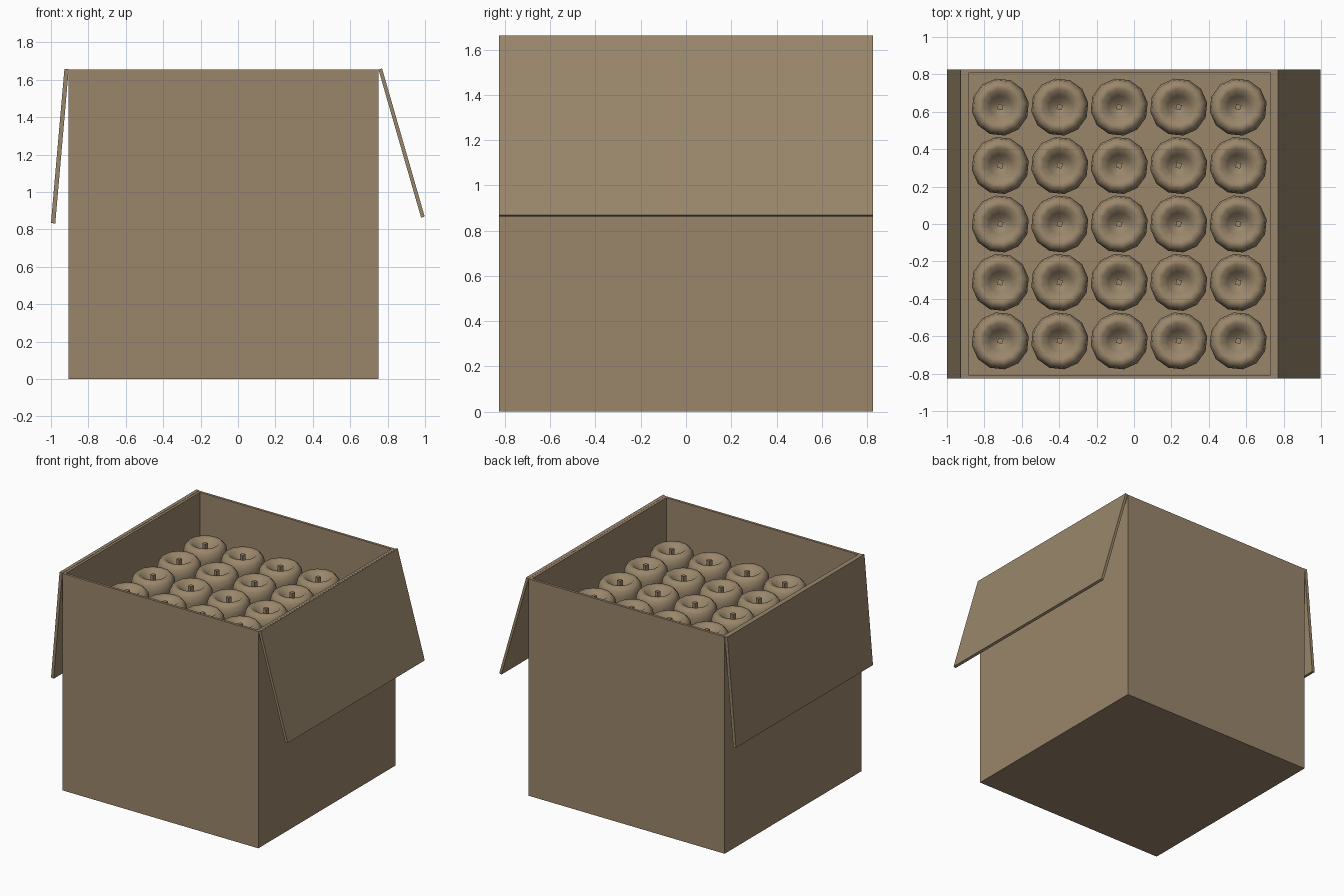
import bpy
import bmesh
import math

if "Cube" in bpy.data.objects:
    bpy.data.objects.remove(bpy.data.objects["Cube"])

# One cardboard-brown colour for everything
brown = bpy.data.materials.new("cardboard brown")
brown.diffuse_color = (0.322, 0.240, 0.147, 1)
brown.use_nodes = True
brown.node_tree.nodes["Principled BSDF"].inputs["Base Color"].default_value = brown.diffuse_color


def make_object(name, bm):
    bmesh.ops.recalc_face_normals(bm, faces=bm.faces)
    mesh = bpy.data.meshes.new(name)
    bm.to_mesh(mesh)
    bm.free()
    mesh.materials.append(brown)
    obj = bpy.data.objects.new(name, mesh)
    bpy.context.collection.objects.link(obj)
    return obj


def extrude_profile(name, points, y0, y1):
    """Closed x-z outline swept along y."""
    bm = bmesh.new()
    face = bm.faces.new([bm.verts.new((x, y0, z)) for x, z in points])
    moved = bmesh.ops.extrude_face_region(bm, geom=[face])["geom"]
    verts = [g for g in moved if isinstance(g, bmesh.types.BMVert)]
    bmesh.ops.translate(bm, verts=verts, vec=(0, y1 - y0, 0))
    # extruding keeps the starting face, so the solid is closed
    return make_object(name, bm)


# Open carton: cube with the top inset and pushed down to the floor
X0, X1, HALF, TOP, WALL = -0.905, 0.75, 0.826, 1.655, 0.027
bm = bmesh.new()
bmesh.ops.create_cube(bm, size=1)
bmesh.ops.scale(bm, verts=bm.verts, vec=(X1 - X0, 2 * HALF, TOP))
bmesh.ops.translate(bm, verts=bm.verts, vec=((X0 + X1) / 2, 0, TOP / 2))
bm.faces.ensure_lookup_table()
top = max(bm.faces, key=lambda f: f.calc_center_median().z)
bmesh.ops.inset_region(bm, faces=[top], thickness=WALL)
bm.normal_update()
floor = bmesh.ops.extrude_face_region(bm, geom=[top])["geom"]
bmesh.ops.translate(bm, verts=[g for g in floor if isinstance(g, bmesh.types.BMVert)],
                    vec=(0, 0, WALL - TOP))
if top.is_valid:
    bmesh.ops.delete(bm, geom=[top], context='FACES_ONLY')
make_object("carton", bm)

# Two flaps folded outward
extrude_profile("left_flap", [(-0.905, 1.657), (-0.928, 1.659), (-1.0, 0.834), (-0.977, 0.832)],
                -HALF, HALF)
extrude_profile("right_flap", [(0.751, 1.655), (0.77, 1.661), (0.998, 0.869), (0.979, 0.863)],
                -HALF, HALF)

# Fruit: lathed outline with a dished top, plus a square stem
OUTLINE = [(0.0, 0.02), (0.05, 0.0), (0.09, 0.01), (0.13, 0.065), (0.148, 0.135),
           (0.154, 0.195), (0.146, 0.24), (0.122, 0.266), (0.095, 0.263),
           (0.06, 0.225), (0.025, 0.19), (0.0, 0.18)]
SIDES = 12
bm = bmesh.new()
rings = []
for r, z in OUTLINE:
    if r == 0:
        rings.append([bm.verts.new((0, 0, z))] * SIDES)
    else:
        rings.append([bm.verts.new((r * math.cos(math.tau * (i + 0.3) / SIDES),
                                    r * math.sin(math.tau * (i + 0.3) / SIDES), z))
                      for i in range(SIDES)])
for low, high in zip(rings, rings[1:]):
    for i in range(SIDES):
        j = (i + 1) % SIDES
        bm.faces.new(list(dict.fromkeys((low[i], low[j], high[j], high[i]))))
fruit = make_object("fruit", bm)
for poly in fruit.data.polygons:
    poly.use_smooth = True

bm = bmesh.new()
bmesh.ops.create_cube(bm, size=1)
bmesh.ops.scale(bm, verts=bm.verts, vec=(0.028, 0.028, 0.09))
for v in bm.verts:
    a, x, y = math.radians(-15), v.co.x, v.co.y
    v.co.x, v.co.y = x * math.cos(a) - y * math.sin(a), x * math.sin(a) + y * math.cos(a)
    v.co.z += 0.217
stem = make_object("stem", bm)

# Pack the fruit five by five, in five layers
for part in (fruit, stem):
    part.location = (-0.715, -0.625, 0.032)
    for label, step in (("columns", (0.318, 0, 0)), ("rows", (0, 0.3125, 0)),
                        ("layers", (0, 0, 0.272))):
        mod = part.modifiers.new(label, 'ARRAY')
        mod.count = 5
        mod.use_relative_offset = False
        mod.use_constant_offset = True
        mod.constant_offset_displace = step
